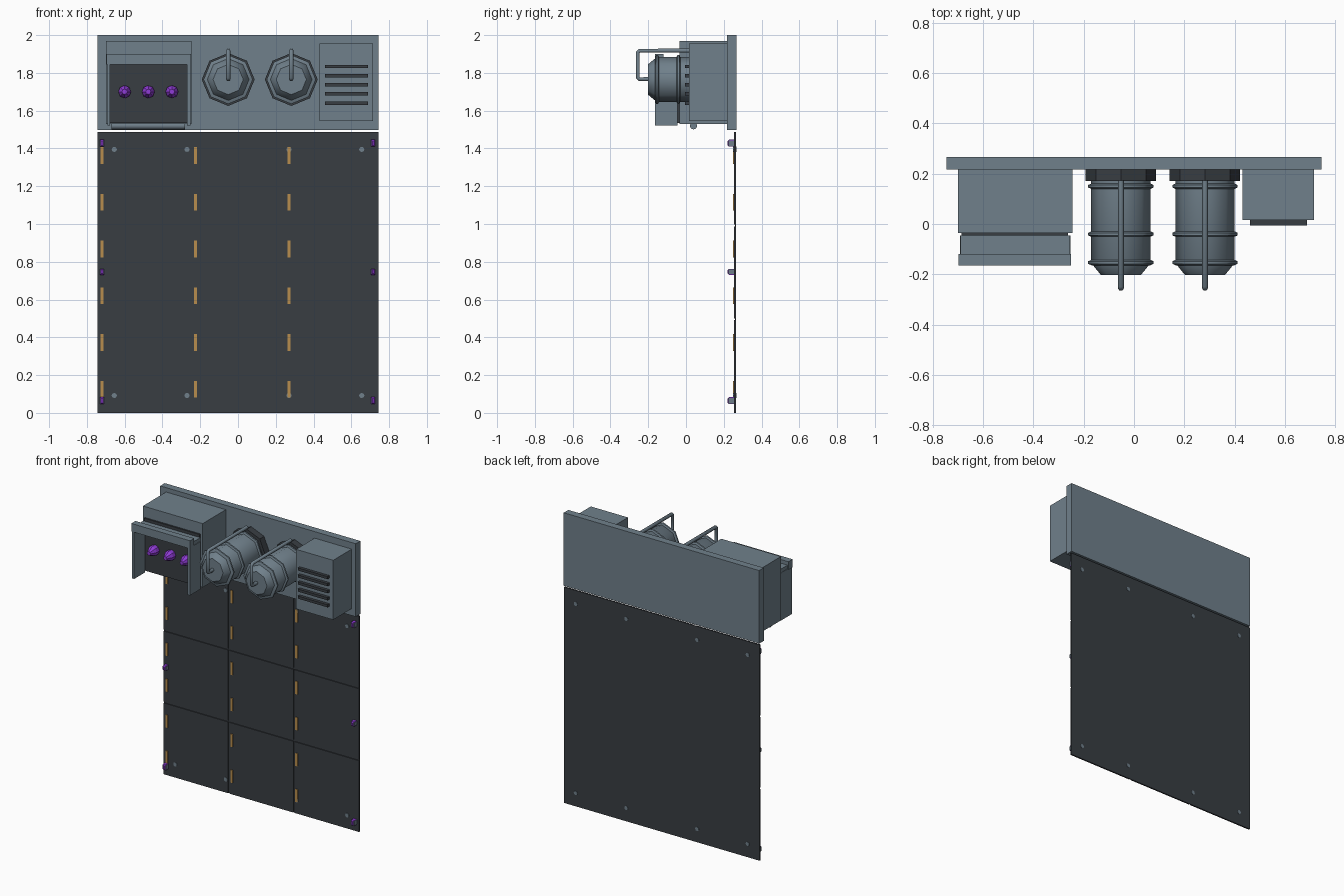
import bpy, bmesh, math
from mathutils import Matrix, Vector

if "Cube" in bpy.data.objects:
    bpy.data.objects.remove(bpy.data.objects["Cube"])


def material(name, rgb):
    m = bpy.data.materials.new(name)
    m.diffuse_color = (*rgb, 1)
    m.use_nodes = True
    m.node_tree.nodes["Principled BSDF"].inputs["Base Color"].default_value = m.diffuse_color
    return m


STEEL = material("blue_grey_steel", (0.162, 0.216, 0.258))
DARK = material("dark_charcoal", (0.040, 0.047, 0.055))
AMBER = material("amber_strip", (0.48, 0.27, 0.075))
PURPLE = material("purple_accent", (0.28, 0.045, 0.68))


def finish(name, bm, mat, smooth=None):
    bmesh.ops.recalc_face_normals(bm, faces=bm.faces[:])
    me = bpy.data.meshes.new(name)
    bm.to_mesh(me)
    bm.free()
    me.materials.append(mat)
    ob = bpy.data.objects.new(name, me)
    bpy.context.collection.objects.link(ob)
    if smooth:
        bpy.ops.object.select_all(action='DESELECT')
        ob.select_set(True)
        bpy.context.view_layer.objects.active = ob
        bpy.ops.object.shade_smooth_by_angle(angle=math.radians(smooth))
    return ob


def box(name, x0, x1, y0, y1, z0, z1, mat, bevel=0):
    bm = bmesh.new()
    bmesh.ops.create_cube(bm, size=1)
    for v in bm.verts:
        v.co = ((x0 + x1) / 2 + v.co.x * (x1 - x0),
                (y0 + y1) / 2 + v.co.y * (y1 - y0),
                (z0 + z1) / 2 + v.co.z * (z1 - z0))
    if bevel:
        front = [e for e in bm.edges if all(v.co.y < (y0 + y1) / 2 for v in e.verts)]
        bmesh.ops.bevel(bm, geom=front, offset=bevel, segments=1, affect='EDGES')
    return finish(name, bm, mat)


def lathe(name, cx, cz, profile, sides, mat, smooth=None):
    """Closed solid turned about an axis along y; profile is (y, radius)."""
    bm = bmesh.new()
    rings = []
    for y, r in profile:
        rings.append([bm.verts.new((cx + r * math.sin(2 * math.pi * i / sides), y,
                                    cz + r * math.cos(2 * math.pi * i / sides)))
                      for i in range(sides)])
    for a, b in zip(rings, rings[1:]):
        for i in range(sides):
            j = (i + 1) % sides
            bm.faces.new((a[i], a[j], b[j], b[i]))
    bm.faces.new(rings[0])
    bm.faces.new(rings[-1])
    return finish(name, bm, mat, smooth)


BACK = 0.267

# Header plate
box("header_plate", -0.745, 0.745, 0.217, BACK, 1.497, 2.0, STEEL)

# Lower panel: backing sheet with nine tiles in front
box("backing_sheet", -0.745, 0.745, 0.260, BACK - 0.003, 0, 1.487, DARK)
W, H, G = 1.49 / 3, 1.487 / 3, 0.005
for c in range(3):
    for r in range(3):
        x, z = -0.745 + c * W, r * H
        box("panel_tile", x + (G if c else 0), x + W - (G if c < 2 else 0),
            0.254, 0.261, z + (G if r else 0), z + H - (G if r < 2 else 0), DARK)

# Amber strips, two on the left side of each tile
for x in (-0.72, -0.225, 0.27):
    for k in range(6):
        z = 0.125 + k * 0.2475
        box("amber_strip", x - 0.008, x + 0.008, 0.249, 0.255, z - 0.044, z + 0.044, AMBER)

# Edge clips with grey cheeks
for x in (-0.72, 0.715):
    for z, h in ((0.065, 0.019), (0.747, 0.016), (1.428, 0.019)):
        box("edge_clip", x - 0.011, x + 0.011, 0.221, 0.256, z - h, z + h, PURPLE, 0.007)
        for s in (-1, 1):
            xs = x + s * 0.011
            box("clip_cheek", xs - 0.002, xs + 0.002, 0.226, 0.255,
                z - h + 0.004, z + h - 0.004, STEEL)

# Rear bolt heads
for x in (-0.655, -0.27, 0.27, 0.655):
    for z in (0.092, 1.395):
        lathe("rear_bolt", x, z, [(0.25, 0.014), (BACK, 0.014)], 8, STEEL)

# Control box on the left
box("control_box", -0.70, -0.245, -0.035, 0.22, 1.53, 1.97, STEEL)
box("control_face", -0.685, -0.262, -0.046, -0.034, 1.535, 1.895, DARK)
box("hood_roof", -0.69, -0.255, -0.125, -0.046, 1.845, 1.875, STEEL)
box("hood_band", -0.697, -0.25, -0.165, -0.12, 1.845, 1.90, STEEL)
for name, x0, x1 in (("hood_left_side", -0.692, -0.677), ("hood_right_side", -0.27, -0.252)):
    box(name, x0, x1, -0.163, -0.046, 1.522, 1.85, STEEL)

# Control knobs
for x in (-0.60, -0.475, -0.35):
    lathe("control_knob", x, 1.70, [(-0.044, 0.034), (-0.075, 0.034), (-0.115, 0.014)], 8, PURPLE)

# Rod beneath the control box
bm = bmesh.new()
bmesh.ops.create_cone(bm, cap_ends=True, segments=12, radius1=0.019, radius2=0.019, depth=0.39,
                      matrix=Matrix.Translation((-0.475, 0.04, 1.52)) @ Matrix.Rotation(math.pi / 2, 4, 'Y'))
finish("lower_rod", bm, STEEL, 40)

# Two canisters with flange, hoops and pipe
for cx in (-0.052, 0.282):
    cz = 1.765
    lathe("canister_flange", cx, cz, [(0.22, 0.14), (0.17, 0.14)], 8, DARK)
    lathe("canister_body", cx, cz, [(0.175, 0.118), (-0.155, 0.118), (-0.202, 0.08)], 8, STEEL, 48)
    for y in (0.15, -0.04, -0.153):
        lathe("canister_hoop", cx, cz, [(y + 0.011, 0.117), (y + 0.005, 0.13),
                                        (y - 0.005, 0.13), (y - 0.011, 0.117)], 8, STEEL, 48)
    # Pipe swept along a bent path
    cu = bpy.data.curves.new("canister_pipe", 'CURVE')
    cu.dimensions = '3D'
    cu.bevel_depth = 0.012
    cu.bevel_resolution = 1
    cu.use_fill_caps = True
    path = [(0.172, 1.918), (-0.246, 1.918), (-0.255, 1.909), (-0.255, 1.776),
            (-0.246, 1.767), (-0.20, 1.767)]
    sp = cu.splines.new('POLY')
    sp.points.add(len(path) - 1)
    for p, (y, z) in zip(sp.points, path):
        p.co = (cx, y, z, 1)
    cu.materials.append(STEEL)
    bpy.context.collection.objects.link(bpy.data.objects.new("canister_pipe", cu))

# Vent box on the right
box("vent_box", 0.432, 0.715, 0.015, 0.22, 1.545, 1.955, STEEL)
for k in range(5):
    z = 1.64 + k * 0.0485
    box("vent_slot", 0.46, 0.687, -0.006, 0.016, z - 0.009, z + 0.009, DARK)
